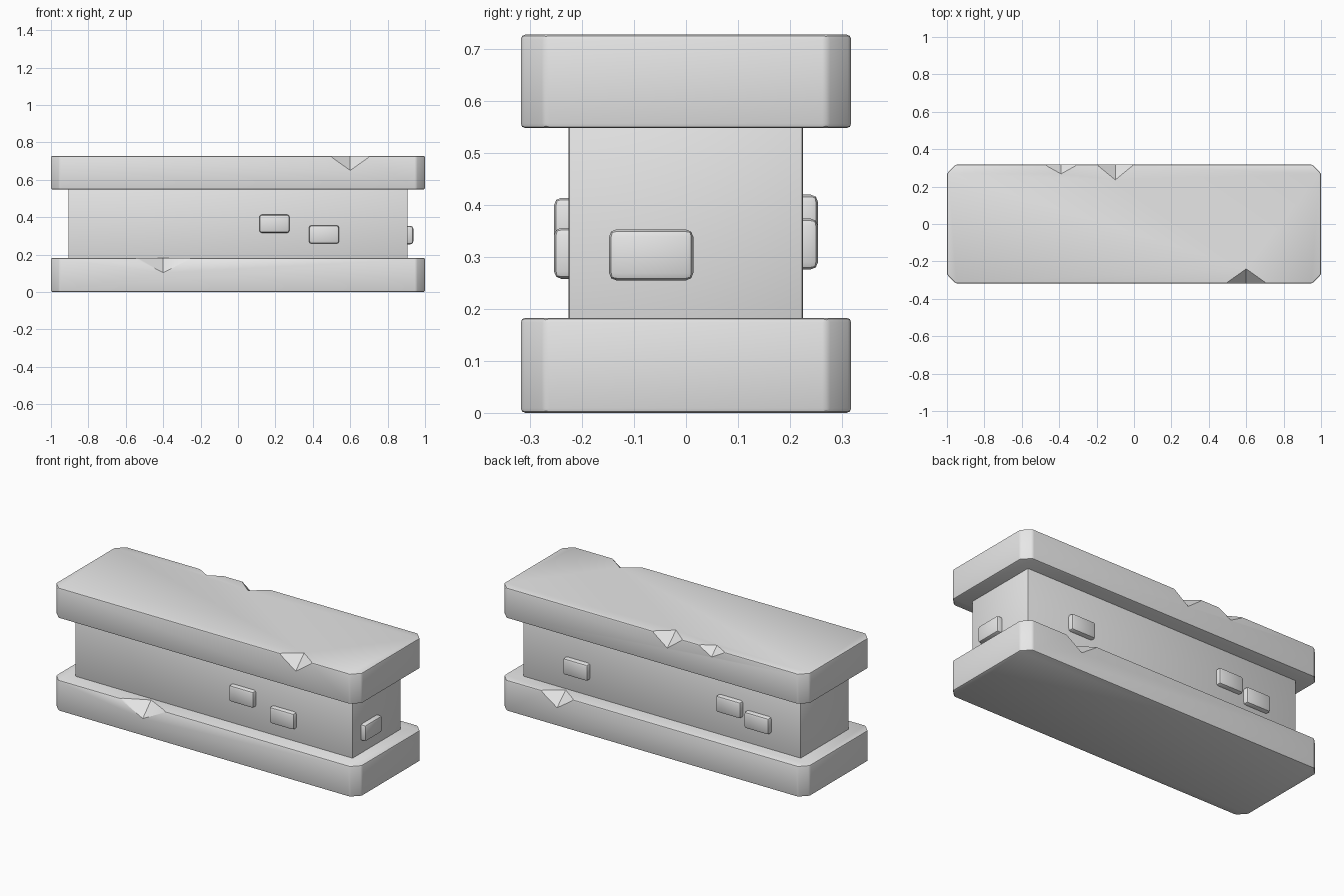
import bpy, bmesh
from mathutils import Vector

if "Cube" in bpy.data.objects:
    bpy.data.objects.remove(bpy.data.objects["Cube"])

stone = bpy.data.materials.new("grey stone")
stone.diffuse_color = (0.8, 0.8, 0.8, 1)
stone.use_nodes = True
stone.node_tree.nodes["Principled BSDF"].inputs["Base Color"].default_value = stone.diffuse_color


def new_object(name, bm):
    me = bpy.data.meshes.new(name)
    bmesh.ops.recalc_face_normals(bm, faces=bm.faces)
    bm.to_mesh(me)
    bm.free()
    me.materials.append(stone)
    ob = bpy.data.objects.new(name, me)
    bpy.context.collection.objects.link(ob)
    return ob


def smooth(ob):
    bpy.ops.object.select_all(action='DESELECT')
    ob.select_set(True)
    bpy.context.view_layer.objects.active = ob
    bpy.ops.object.shade_smooth_by_angle(angle=0.52)


def box(name, lo, hi, bevel, corner=0.0):
    """Box with softened edges and optional chamfered vertical corners."""
    bm = bmesh.new()
    bmesh.ops.create_cube(bm, size=1)
    lo, hi = Vector(lo), Vector(hi)
    for v in bm.verts:
        v.co = (lo + hi) / 2 + v.co * (hi - lo)
    if corner:
        up = [e for e in bm.edges
              if abs(e.verts[0].co.z - e.verts[1].co.z) > 0.01]
        bmesh.ops.bevel(bm, geom=up, offset=corner, segments=1,
                        affect='EDGES', profile=0.5)
    bmesh.ops.bevel(bm, geom=bm.edges[:], offset=bevel, segments=2,
                    affect='EDGES', profile=0.5)
    return new_object(name, bm)


def chip(ob, x, side, top, w, d, h):
    """Cut a V-shaped chip out of a slab's long upper edge."""
    y = side * HALF_Y
    a, b = Vector((x - w, y, top)), Vector((x + w, y, top))
    t, f = Vector((x, y - side * d, top)), Vector((x, y, top - h))
    mid = (t + f) / 2
    bm = bmesh.new()
    vs = [bm.verts.new(mid + (p - mid) * 1.5) for p in (a, b, t, f)]
    for i in ((0, 1, 2), (0, 1, 3), (0, 2, 3), (1, 2, 3)):
        bm.faces.new([vs[k] for k in i])
    cutter = new_object("chip_cutter", bm)
    cutter.hide_render = True
    mod = ob.modifiers.new("chip", 'BOOLEAN')
    mod.operation = 'DIFFERENCE'
    mod.solver = 'EXACT'
    mod.object = cutter
    bpy.ops.object.select_all(action='DESELECT')
    ob.select_set(True)
    bpy.context.view_layer.objects.active = ob
    bpy.ops.object.modifier_apply(modifier=mod.name)
    bpy.data.objects.remove(cutter)


HALF_Y = 0.318

# Base and cap slabs with chipped edges: (x, side, half width, depth, height)
slabs = [
    ("base_slab", 0.0, 0.183, [(-0.4, -1, 0.155, 0.078, 0.08),
                               (0.62, 1, 0.11, 0.08, 0.075)]),
    ("cap_slab", 0.548, 0.728, [(0.6, -1, 0.11, 0.078, 0.078),
                                (-0.1, 1, 0.1, 0.082, 0.075),
                                (-0.39, 1, 0.09, 0.05, 0.05)]),
]
for name, z0, z1, chips in slabs:
    slab = box(name, (-1, -HALF_Y, z0), (1, HALF_Y, z1), 0.009, 0.047)
    for x, side, w, d, h in chips:
        chip(slab, x, side, z1, w, d, h)
    smooth(slab)

# Wall core between the slabs
smooth(box("wall_core", (-0.907, -0.226, 0.16), (0.907, 0.225, 0.57), 0.006))

# Raised bricks on the long faces: (x, z, side)
for i, (x, z, s) in enumerate([(0.195, 0.365, -1), (0.46, 0.307, -1),
                               (0.55, 0.325, 1), (-0.45, 0.371, 1),
                               (-0.635, 0.325, 1)]):
    y0, y1 = sorted((s * 0.18, s * 0.254))
    smooth(box(f"raised_brick_{i + 1}", (x - 0.081, y0, z - 0.049),
               (x + 0.081, y1, z + 0.049), 0.014))

# Raised brick on the right end
smooth(box("end_brick", (0.86, -0.148, 0.255), (0.937, 0.014, 0.353), 0.014))
